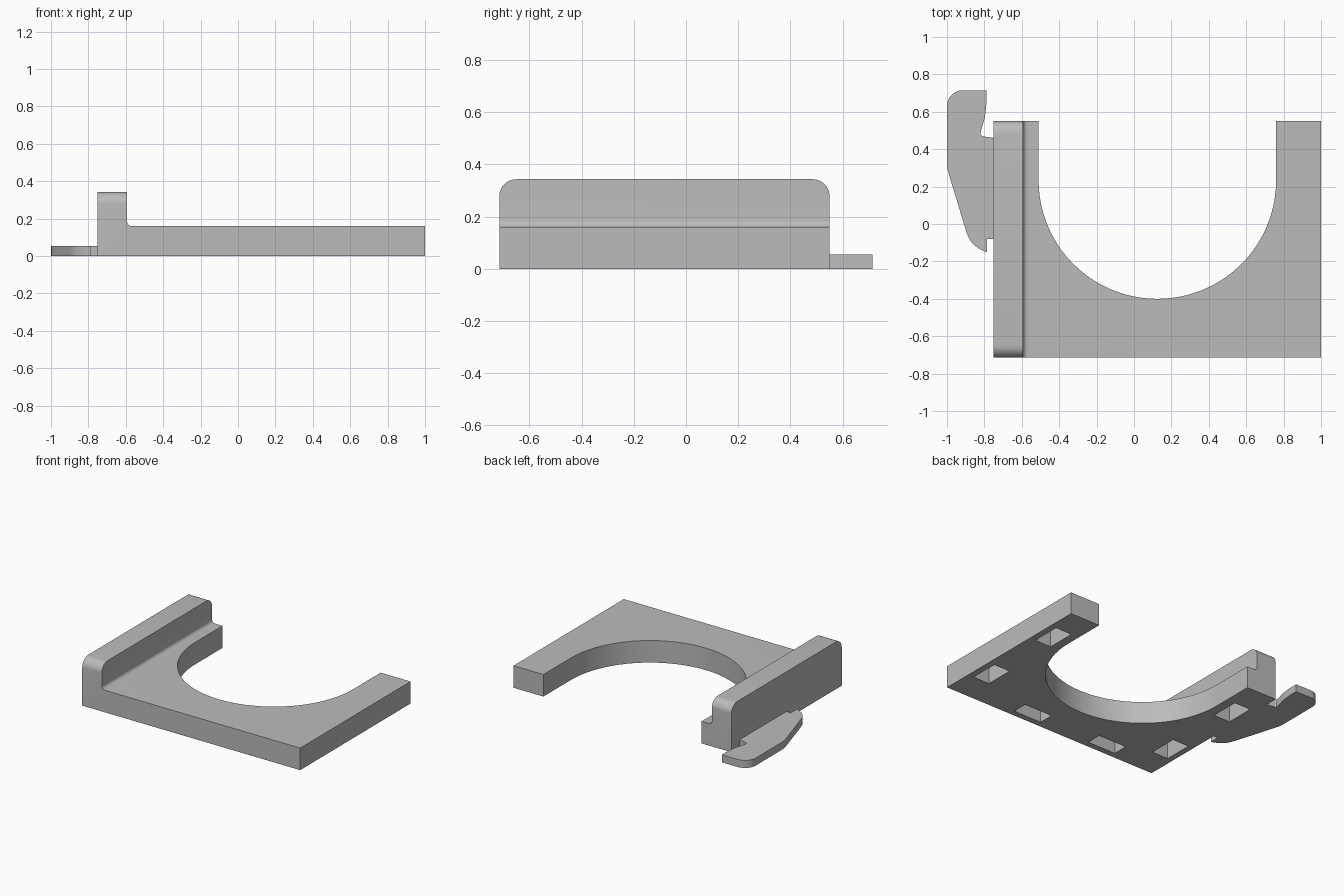
import bpy, bmesh, math
from mathutils import Vector

if "Cube" in bpy.data.objects:
    bpy.data.objects.remove(bpy.data.objects["Cube"], do_unlink=True)

# Single grey material
grey = bpy.data.materials.new("matte_grey")
grey.use_nodes = True
COLOUR = (0.5, 0.5, 0.5, 1)
grey.diffuse_color = COLOUR
grey.node_tree.nodes["Principled BSDF"].inputs["Base Color"].default_value = COLOUR


def arc(cx, cy, r, a0, a1, n):
    """Points along an arc, angles in degrees."""
    angles = [math.radians(a0 + (a1 - a0) * i / n) for i in range(n + 1)]
    return [(cx + r * math.cos(a), cy + r * math.sin(a)) for a in angles]


def add_prism(bm, points, offset):
    """Add a solid made by sweeping a 3D outline along an offset."""
    face = bm.faces.new([bm.verts.new(p) for p in points])
    result = bmesh.ops.extrude_face_region(bm, geom=[face])
    verts = [g for g in result["geom"] if isinstance(g, bmesh.types.BMVert)]
    bmesh.ops.translate(bm, verts=verts, vec=Vector(offset))


def make_object(name, bm):
    bmesh.ops.recalc_face_normals(bm, faces=bm.faces)
    mesh = bpy.data.meshes.new(name)
    bm.to_mesh(mesh)
    bm.free()
    mesh.materials.append(grey)
    obj = bpy.data.objects.new(name, mesh)
    bpy.context.collection.objects.link(obj)
    return obj


def activate(obj):
    bpy.ops.object.select_all(action="DESELECT")
    obj.select_set(True)
    bpy.context.view_layer.objects.active = obj


FRONT, BACK = -0.715, 0.55
LEFT, RIGHT = -0.75, 1.0
PLATE_Z, RAIL_Z, RAIL_X = 0.16, 0.343, -0.593

# Plate and upright rail: filleted L section swept front to back
bm = bmesh.new()
section = [(LEFT, 0), (RIGHT, 0), (RIGHT, PLATE_Z)]
section += arc(RAIL_X + 0.025, PLATE_Z + 0.025, 0.025, 270, 180, 6)
section += [(RAIL_X, RAIL_Z), (LEFT, RAIL_Z)]
add_prism(bm, [(x, FRONT, z) for x, z in section], (0, BACK - FRONT, 0))

# Round the rail's two top end corners
ends = [e for e in bm.edges
        if all(abs(v.co.z - RAIL_Z) < 1e-4 for v in e.verts)
        and abs(e.verts[0].co.y - e.verts[1].co.y) < 1e-4]
bmesh.ops.bevel(bm, geom=ends, offset=0.065, segments=8, profile=0.5, affect="EDGES")
bracket = make_object("bracket_plate", bm)

# Cutter: U-shaped opening and blind pockets in the underside
bm = bmesh.new()
opening = arc(0.125, 0.235, 0.635, 180, 360, 64) + [(0.76, 0.8), (-0.51, 0.8)]
add_prism(bm, [(x, y, -0.1) for x, y in opening], (0, 0, 0.6))
pockets = [(x, y, 0.13, 0.21) for x in (-0.643, 0.888) for y in (-0.395, 0.235)]
pockets += [(x, -0.615, 0.225, 0.11) for x in (-0.285, 0.35)]
for x, y, w, d in pockets:
    corners = [(x + sx * w / 2, y + sy * d / 2, -0.05)
               for sx, sy in ((-1, -1), (1, -1), (1, 1), (-1, 1))]
    add_prism(bm, corners, (0, 0, 0.18))
cutter = make_object("opening_cutter", bm)
cutter.hide_render = True

activate(bracket)
cut = bracket.modifiers.new("cut", "BOOLEAN")
cut.operation, cut.solver, cut.object = "DIFFERENCE", "EXACT", cutter
bpy.ops.object.modifier_apply(modifier=cut.name)
bpy.data.objects.remove(cutter, do_unlink=True)

# Thin side latch with a hooked back end
bm = bmesh.new()
latch = [(LEFT, -0.08), (LEFT, 0.46), (-0.79, 0.466)]
latch += [(-0.812, 0.47), (-0.82, 0.478), (-0.82, 0.49)]
latch += [(-0.80, 0.56), (-0.792, 0.61), (-0.788, 0.66), (-0.788, 0.715)]
latch += arc(-0.915, 0.63, 0.085, 90, 180, 10)
latch += [(-1.0, 0.32), (-0.996, 0.29), (-0.985, 0.25), (-0.90, -0.03)]
latch += [(-0.888, -0.065), (-0.872, -0.093), (-0.85, -0.117), (-0.82, -0.137)]
latch += [(-0.785, -0.152), (-0.785, -0.08)]
add_prism(bm, [(x, y, 0) for x, y in latch], (0, 0, 0.055))
side_latch = make_object("side_latch", bm)

for obj in (bracket, side_latch):
    activate(obj)
    bpy.ops.object.shade_smooth_by_angle(angle=math.radians(30))
